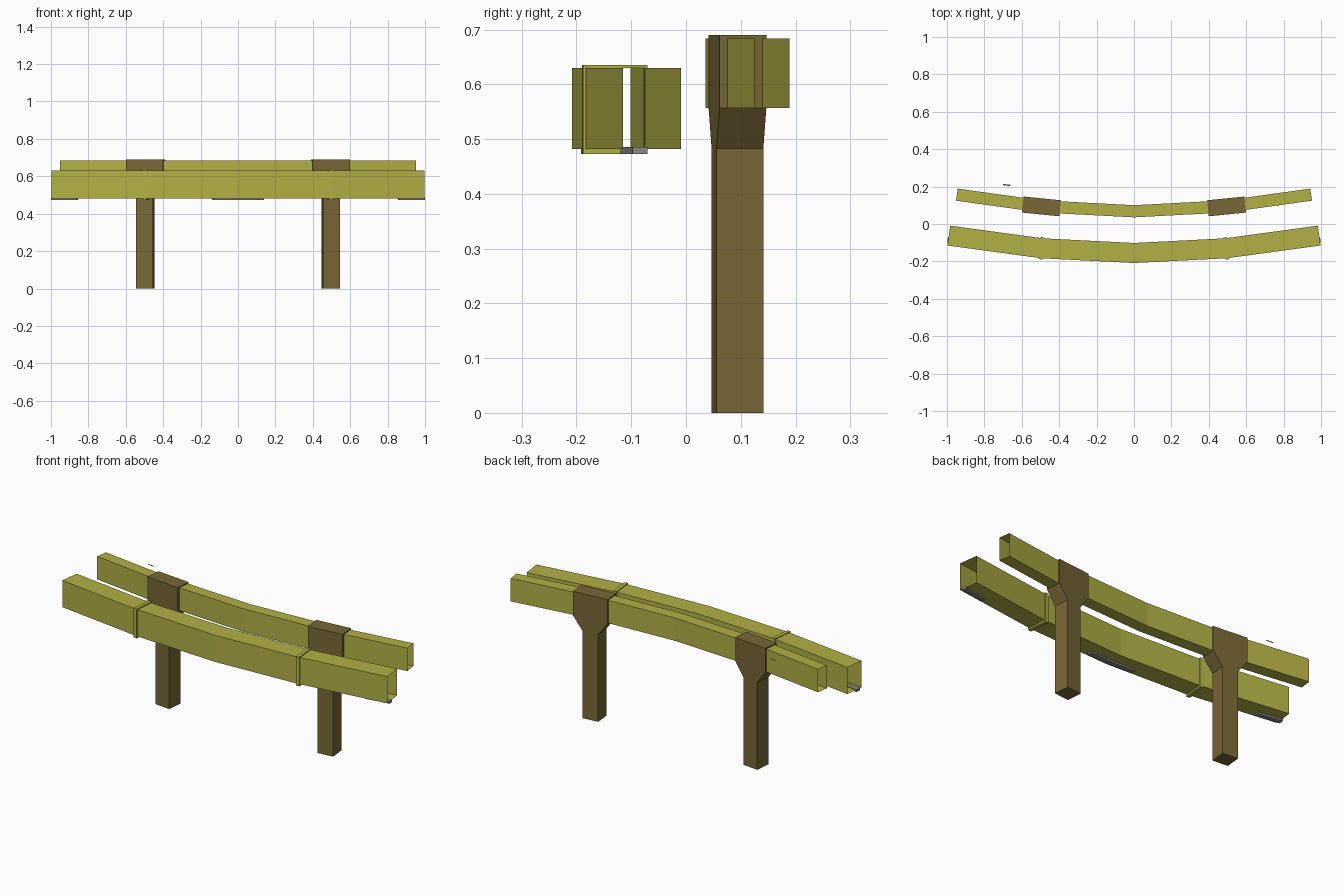
import bpy, bmesh, math
from mathutils import Vector, Matrix

cube = bpy.data.objects.get("Cube")
if cube:
    bpy.data.objects.remove(cube, do_unlink=True)


def material(name, rgb):
    m = bpy.data.materials.new(name)
    m.use_nodes = True
    m.diffuse_color = (*rgb, 1)
    m.node_tree.nodes["Principled BSDF"].inputs["Base Color"].default_value = (*rgb, 1)
    return m


OLIVE = material("olive_paint", (0.45, 0.44, 0.06))
BROWN = material("brown_post", (0.19, 0.135, 0.037))
GREY = material("grey_metal", (0.26, 0.26, 0.27))


def finish(bm, name, mat):
    bmesh.ops.recalc_face_normals(bm, faces=bm.faces)
    mesh = bpy.data.meshes.new(name)
    bm.to_mesh(mesh)
    bm.free()
    mesh.materials.append(mat)
    obj = bpy.data.objects.new(name, mesh)
    bpy.context.collection.objects.link(obj)
    return obj


def section(point, normal, width, low, high):
    """Rectangular loop across a beam at a plan position."""
    p, n = Vector(point), Vector(normal) * width / 2
    a, b = p - n, p + n
    return [(*a, low), (*b, low), (*b, high), (*a, high)]


def loft(name, loops, mat, capped=False):
    bm = bmesh.new()
    rings = [[bm.verts.new(c) for c in loop] for loop in loops]
    for r, s in zip(rings, rings[1:]):
        for i in range(len(r)):
            j = (i + 1) % len(r)
            bm.faces.new((r[i], r[j], s[j], s[i]))
    if capped:
        bm.faces.new(rings[0])
        bm.faces.new(rings[-1])
    return finish(bm, name, mat)


def across(direction):
    return Vector((-direction.y, direction.x)).normalized()


def sweep(path, width, low, high):
    """Mitred sections along a plan path."""
    pts = [Vector(p) for p in path]
    loops = []
    for i, p in enumerate(pts):
        before = (p - pts[max(i - 1, 0)]).normalized()
        after = (pts[min(i + 1, len(pts) - 1)] - p).normalized()
        loops.append(section(p, across(before + after), width, low, high))
    return loops


def mirrored(half):
    return [(-x, y) for x, y in reversed(half[1:])] + half


# Hollow, open-ended beams bent in plan
front_path = mirrored([(0, -0.155), (0.49, -0.13), (0.99, -0.062)])
rear_path = mirrored([(0, 0.068), (0.495, 0.094), (0.947, 0.157)])
loft("front_beam", sweep(front_path, 0.107, 0.482, 0.63), OLIVE)
loft("rear_beam", sweep(rear_path, 0.065, 0.557, 0.684), OLIVE)

TILT = math.radians(5.7)
for side, label in ((1, "left"), (-1, "right")):
    along = Vector((math.cos(TILT), side * math.sin(TILT)))

    # Raised collar around the front beam joint
    centre = Vector((side * 0.493, -0.13))
    start, end = centre - along * 0.01, centre + along * 0.01
    inner, outer = (0.107, 0.482, 0.63), (0.118, 0.473, 0.635)
    normal = across(along)
    loft(label + "_collar", [section(start, normal, *inner), section(start, normal, *outer),
                             section(end, normal, *outer), section(end, normal, *inner)], OLIVE)

    # Post with a flared head wrapped over the rear beam
    half = [(0.045, 0), (0.045, 0.483), (0.1, 0.557), (0.1, 0.69)]
    outline = half + [(-x, z) for x, z in reversed(half)]
    faces = [[(x, y, z) for x, z in outline] for y in (-0.043, 0.043)]
    post = loft(label + "_post", faces, BROWN, capped=True)
    post.data.transform(Matrix.Translation((side * 0.495, 0.094, 0))
                        @ Matrix.Rotation(side * TILT, 4, "Z"))

    # Strip beneath each beam end
    strip = [(side * 0.857, -0.106), (side * 0.997, -0.084)]
    loft(label + "_under_strip", sweep(strip, 0.027, 0.473, 0.486), GREY, capped=True)

# Strip beneath the middle of the front beam
middle = mirrored([(0, -0.178), (0.137, -0.171)])
loft("middle_under_strip", sweep(middle, 0.027, 0.473, 0.486), GREY, capped=True)

# Small loose flat tab behind the rear beam
tab = bmesh.new()
tab.faces.new([tab.verts.new(c) for c in section((-0.68, 0.205), (0.99, -0.13), 0.04, 0, 0)[:2]
               + section((-0.68, 0.212), (0.99, -0.13), 0.04, 0, 0)[1::-1]])
finish(tab, "rear_tab", GREY).location.z = 0.675
